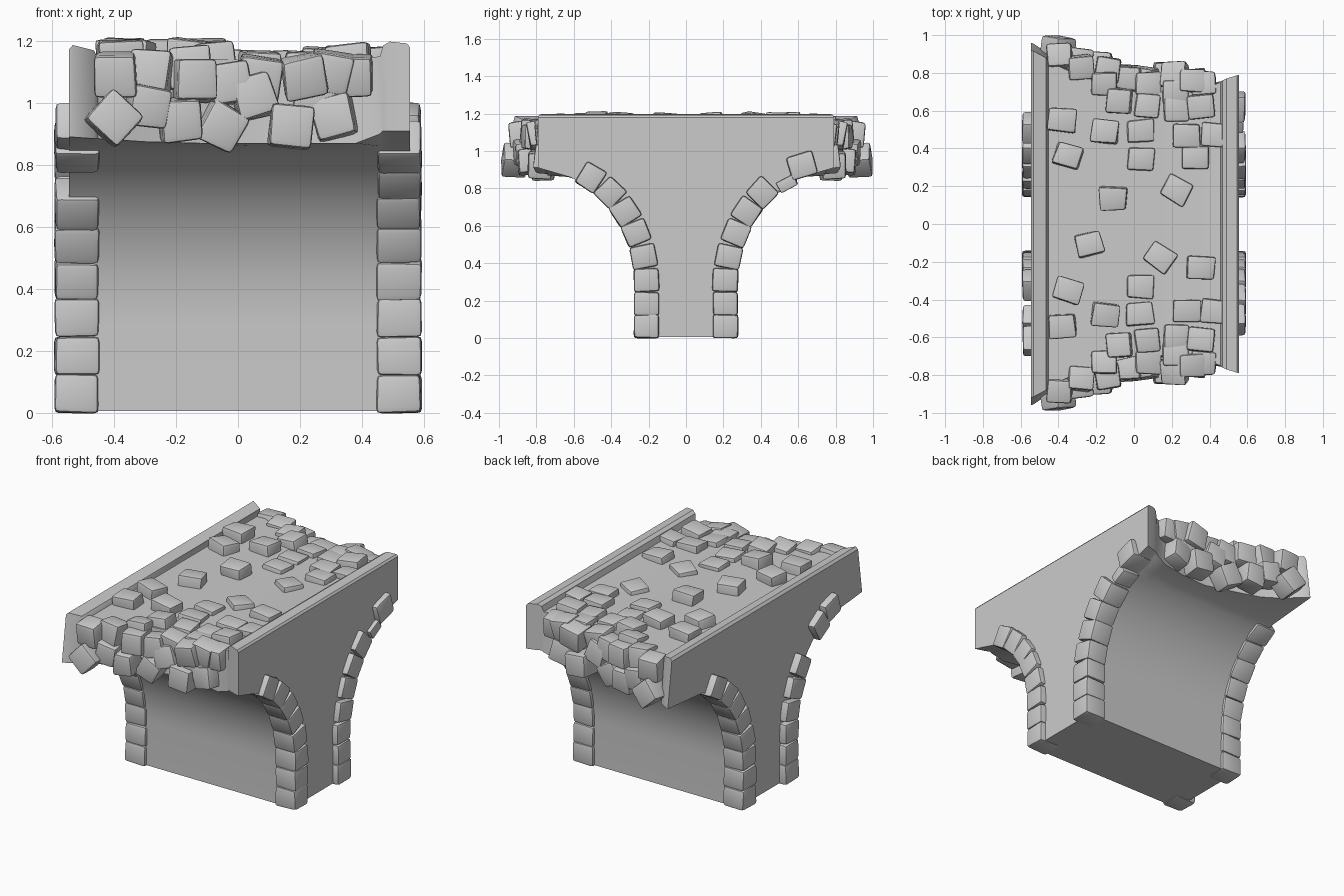
import bpy, bmesh, math, random
from mathutils import Matrix, Euler, Vector

if "Cube" in bpy.data.objects:
    bpy.data.objects.remove(bpy.data.objects["Cube"], do_unlink=True)
rng = random.Random(7)

GREY = (0.6, 0.6, 0.6, 1)
stone_grey = bpy.data.materials.new("stone_grey")
stone_grey.use_nodes = True
stone_grey.diffuse_color = GREY
stone_grey.node_tree.nodes["Principled BSDF"].inputs["Base Color"].default_value = GREY


def finish(name, bm, angle):
    """Turn a bmesh into a shaded object."""
    bmesh.ops.recalc_face_normals(bm, faces=bm.faces)
    mesh = bpy.data.meshes.new(name)
    bm.to_mesh(mesh)
    bm.free()
    mesh.materials.append(stone_grey)
    obj = bpy.data.objects.new(name, mesh)
    bpy.context.collection.objects.link(obj)
    bpy.ops.object.select_all(action="DESELECT")
    obj.select_set(True)
    bpy.context.view_layer.objects.active = obj
    bpy.ops.object.shade_smooth_by_angle(angle=math.radians(angle))


def add_stone(target, loc, size, rot=(0, 0, 0), rough=0.06, flip=False):
    """Add a worn, bevelled block to target; flip mirrors it across y."""
    bm = bmesh.new()
    bmesh.ops.create_cube(bm, size=1)
    for v in bm.verts:
        v.co += Vector([rng.uniform(-rough, rough) for _ in range(3)])
        v.co = Vector([c * s for c, s in zip(v.co, size)])
    bmesh.ops.bevel(bm, geom=bm.edges[:], offset=min(size) * 0.14, segments=2,
                    profile=0.6, affect="EDGES")
    turn = Euler([math.radians(a) for a in rot]).to_matrix().to_4x4()
    bm.transform(Matrix.Translation(loc) @ turn)
    if flip:
        bm.transform(Matrix.Scale(-1, 4, (0, 1, 0)))
    mesh = bpy.data.meshes.new("temp")
    bm.to_mesh(mesh)
    bm.free()
    target.from_mesh(mesh)
    bpy.data.meshes.remove(mesh)


# Arch outline: straight leg, then a quarter ellipse
LEG, HALF, A, B = 0.28, 0.26, 0.52, 0.61


def arch(t):
    return HALF + A * (1 - math.cos(t)), LEG + B * math.sin(t)


def arch_at(s):
    """Point and tangent at a distance s along the arch."""
    if s < LEG:
        return (HALF, s), (0, 1)
    t, left = 0, s - LEG
    while left > 0:
        t += 0.005
        left -= 0.005 * math.hypot(A * math.sin(t), B * math.cos(t))
    d = Vector((A * math.sin(t), B * math.cos(t))).normalized()
    return arch(t), (d.x, d.y)


# Body: slices along x, each with lower end, upper end, lip and top height
slices = [(-0.546, 0.96, 0.92, 0.89, 1.172), (-0.533, 0.955, 0.915, 0.89, 1.187),
          (-0.465, 0.91, 0.88, 0.885, 1.17), (-0.452, 0.88, 0.86, 0.885, 1.143),
          (-0.3, 0.8, 0.79, 0.875, 1.143), (-0.12, 0.75, 0.73, 0.87, 1.143),
          (0.05, 0.7, 0.69, 0.87, 1.138), (0.22, 0.71, 0.7, 0.87, 1.138),
          (0.38, 0.74, 0.72, 0.87, 1.143), (0.458, 0.755, 0.75, 0.9, 1.15),
          (0.468, 0.76, 0.76, 0.91, 1.185), (0.49, 0.77, 0.77, 0.91, 1.198),
          (0.545, 0.787, 0.787, 0.91, 1.192), (0.555, 0.79, 0.79, 0.91, 1.18)]
bm = bmesh.new()
rings = []
for x, low, high, lip, top in slices:
    half = [(HALF, 0.006)] + [arch(math.radians(a)) for a in range(0, 73, 6)]
    half += [(low, lip), (high, top)]
    outline = half + [(-y, z) for y, z in reversed(half)]
    rings.append([bm.verts.new((x, y, z)) for y, z in outline])
for r0, r1 in zip(rings, rings[1:]):
    for i in range(len(r0)):
        j = (i + 1) % len(r0)
        bm.faces.new((r0[i], r0[j], r1[j], r1[i]))
bm.faces.new(rings[0])
bm.faces.new(rings[-1])
finish("bridge_body", bm, 35)

# Arch stones: one course on each corner, some with gaps
courses = [("front_left_arch_stones", 1, -1, range(8), False),
           ("back_left_arch_stones", 1, 1, range(7), True),
           ("front_right_arch_stones", -1, -1, (0, 1, 2, 3, 4, 5, 7), True),
           ("back_right_arch_stones", -1, 1, range(8), False)]
for name, sx, sy, picks, loose in courses:
    bm = bmesh.new()
    for i in picks:
        (y, z), (ty, tz) = arch_at(0.0625 + i * 0.121)
        y, z = y - tz * 0.049, z + ty * 0.049
        add_stone(bm, (sx * 0.52, y, z), (0.142, 0.134, 0.124),
                  (-math.degrees(math.atan2(ty, tz)), 0, 0), 0.025, sy < 0)
    if loose:
        add_stone(bm, (sx * 0.52, 0.62, 0.925), (0.14, 0.14, 0.13),
                  (17, 0, 0), 0.03, sy < 0)
    if loose and sx > 0:
        add_stone(bm, (sx * 0.52, 0.54, 0.825), (0.12, 0.1, 0.06),
                  (28, 0, 0), 0.03, sy < 0)
    finish(name, bm, 40)

# Cobbles on the deck: x, y, turn; those just left of centre have sunk
paired = [(-0.38, 0.55, -5), (-0.155, 0.49, -6), (0.03, 0.49, 3), (0.28, 0.47, 0),
          (0.43, 0.47, -5), (-0.35, 0.36, -18), (0.035, 0.345, -3)]
single = [(0.33, 0.35, 0), (-0.11, 0.135, 0), (0.225, 0.18, -30),
          (-0.235, -0.105, 15), (0.14, -0.18, -35), (0.355, -0.23, -3)]
cobbles = paired + single + [(x, 0.01 - y, -a if y > 0.5 else a) for x, y, a in paired]
bm = bmesh.new()
for x, y, turn in cobbles:
    tilt = (rng.uniform(-5, 5), rng.uniform(-5, 5), turn)
    height = 1.152 if x < 0 else 1.112 if x < 0.25 else 1.125
    add_stone(bm, (x, y, height), (0.143, 0.122, 0.105), tilt, 0.05)
finish("deck_cobbles", bm, 40)

# Rubble on the broken ends: x, y, z, roll
rubble = [(-0.395, 0.89, 1.095, 0), (-0.4, 0.925, 0.95, 43), (-0.285, 0.83, 1.1, 4),
          (-0.29, 0.86, 0.99, 8), (-0.185, 0.845, 0.945, -4), (-0.14, 0.82, 1.075, 0),
          (-0.05, 0.78, 0.925, 30), (0.05, 0.765, 1.02, -15), (0.17, 0.79, 0.925, 7),
          (0.31, 0.755, 0.955, -13), (0.25, 0.74, 1.03, 10), (0.215, 0.79, 1.085, -10),
          (0.37, 0.74, 1.09, -2), (0.07, 0.735, 1.08, 8), (-0.03, 0.77, 1.06, -8),
          (-0.155, 0.745, 1.11, -4), (-0.075, 0.65, 1.125, -5),
          (0.07, 0.625, 1.1, 3), (0.22, 0.7, 1.1, 0), (0.22, 0.61, 1.1, 5),
          (0.36, 0.625, 1.12, -6), (0.3, 0.755, 1.1, 10)]
for name, flip in (("front_end_rubble", True), ("back_end_rubble", False)):
    rng.seed(21)
    bm = bmesh.new()
    for x, y, z, roll in rubble:
        tilt = (rng.uniform(-8, 8), roll, rng.uniform(-8, 8))
        add_stone(bm, (x, y - 0.01 * flip, z), (0.134, 0.127, 0.134), tilt, 0.05, flip)
    finish(name, bm, 40)
